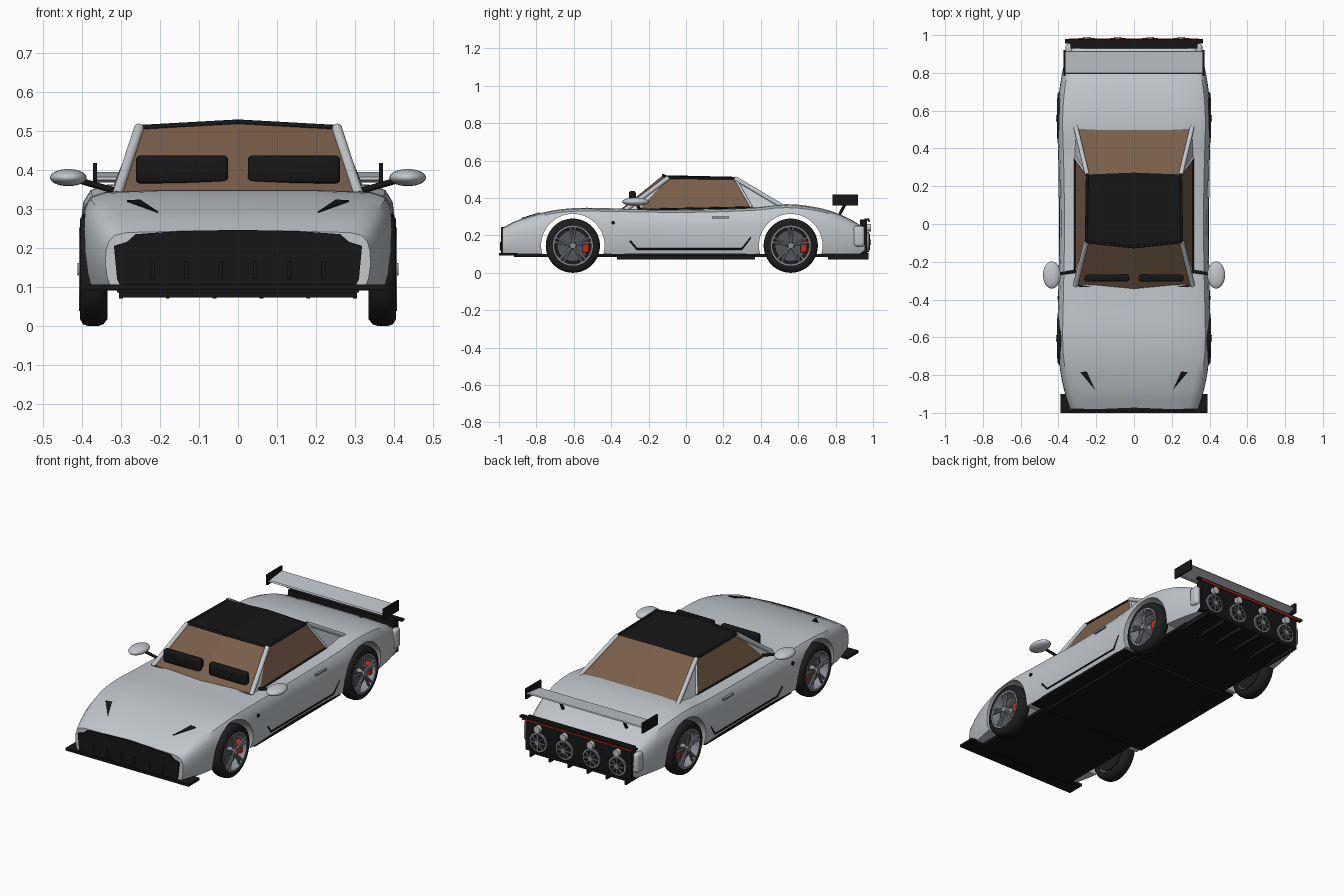
import bpy, bmesh, math
from mathutils import Vector, Matrix

if "Cube" in bpy.data.objects:
    bpy.data.objects.remove(bpy.data.objects["Cube"])

def mat(name, r, g, b):
    m = bpy.data.materials.new(name)
    m.diffuse_color = (r, g, b, 1)
    m.use_nodes = True
    m.node_tree.nodes["Principled BSDF"].inputs["Base Color"].default_value = m.diffuse_color
    return m

SILVER = mat("silver paint", .54, .57, .60)
BLACK = mat("black trim", .008, .008, .008)
TYRE = mat("tyre rubber", .012, .012, .012)
GLASS = mat("brown glass", .19, .112, .068)
RIM = mat("rim grey", .26, .28, .31)
DISC = mat("dark metal", .09, .095, .105)
RED = mat("red", .65, .02, .015)

def finish(name, bm, mats, smooth=None):
    bmesh.ops.recalc_face_normals(bm, faces=bm.faces)
    me = bpy.data.meshes.new(name)
    bm.to_mesh(me)
    bm.free()
    ob = bpy.data.objects.new(name, me)
    bpy.context.collection.objects.link(ob)
    for m in mats if isinstance(mats, list) else [mats]:
        me.materials.append(m)
    if smooth:
        soften(ob, smooth)
    return ob

def soften(ob, deg):
    bpy.ops.object.select_all(action='DESELECT')
    ob.select_set(True)
    bpy.context.view_layer.objects.active = ob
    bpy.ops.object.shade_smooth_by_angle(angle=math.radians(deg))

def box(name, x, y, z, m, bevel=0):
    """Box from (min, max) ranges."""
    bm = bmesh.new()
    c = [(a[0] + a[1]) / 2 for a in (x, y, z)]
    s = [a[1] - a[0] for a in (x, y, z)]
    bmesh.ops.create_cube(bm, size=1, matrix=Matrix.Translation(c) @ Matrix.Diagonal((*s, 1)))
    if bevel:
        bmesh.ops.bevel(bm, geom=bm.edges[:], offset=bevel, segments=3, profile=.5, affect='EDGES')
    return finish(name, bm, m, 40 if bevel else None)

def tube(name, a, b, r, m, r2=None, sides=12):
    bm = bmesh.new()
    a, b = Vector(a), Vector(b)
    d = b - a
    M = Matrix.Translation((a + b) / 2) @ d.to_track_quat('Z', 'Y').to_matrix().to_4x4()
    bmesh.ops.create_cone(bm, cap_ends=True, segments=sides, radius1=r, radius2=r if r2 is None else r2,
                          depth=d.length, matrix=M)
    return finish(name, bm, m, 40)

def ellipsoid(name, c, r, m):
    bm = bmesh.new()
    bmesh.ops.create_uvsphere(bm, u_segments=24, v_segments=14, radius=1,
                              matrix=Matrix.Translation(c) @ Matrix.Diagonal((*r, 1)))
    return finish(name, bm, m, 60)

def prism(name, pts, off, m):
    """Polygon extruded by a vector."""
    bm = bmesh.new()
    f = bm.faces.new([bm.verts.new(p) for p in pts])
    g = bmesh.ops.extrude_face_region(bm, geom=[f])
    bmesh.ops.translate(bm, vec=off, verts=[v for v in g['geom'] if isinstance(v, bmesh.types.BMVert)])
    return finish(name, bm, m)

def ring(name, prof, c, s, m, n=48):
    """Lathe of (x, radius) points around the x axis, s flips the side."""
    bm = bmesh.new()
    rows = [[bm.verts.new((c[0] + s * x, c[1] + r * math.cos(t), c[2] + r * math.sin(t)))
             for x, r in prof] for t in (2 * math.pi * i / n for i in range(n))]
    k = len(prof)
    for i in range(n):
        for j in range(k):
            bm.faces.new((rows[i][j], rows[i][(j + 1) % k], rows[(i + 1) % n][(j + 1) % k], rows[(i + 1) % n][j]))
    return finish(name, bm, m, 40)

def curve(tab, y):
    """Smooth interpolation through (y, value) points."""
    for i in range(len(tab) - 1):
        if y <= tab[i + 1][0] or i == len(tab) - 2:
            (y0, a), (y1, b) = tab[i], tab[i + 1]
            p, q = tab[max(i - 1, 0)], tab[min(i + 2, len(tab) - 1)]
            h, t = y1 - y0, (y - y0) / (y1 - y0)
            ma, mb = (b - p[1]) / (y1 - p[0]) * h, (q[1] - a) / (q[0] - y0) * h
            return ((2*t**3 - 3*t*t + 1) * a + (t**3 - 2*t*t + t) * ma
                    + (3*t*t - 2*t**3) * b + (t**3 - t*t) * mb)

TOP = [(-.98, .242), (-.89, .285), (-.73, .33), (-.58, .347), (-.4, .345), (0, .34), (.37, .352),
       (.5, .366), (.62, .362), (.77, .332), (.9, .275), (.955, .235)]
WIDE = [(-.98, .34), (-.9, .365), (-.8, .387), (-.65, .405), (-.3, .4), (0, .395), (.3, .4),
        (.55, .406), (.7, .396), (.85, .37), (.955, .34)]

# Body shell: lofted sections with wheel arches cut through
SEC = [(0, 0), (.96, 0), (.985, .16), (1, .4), (.995, .65), (.975, .82), (.93, .93), (.84, .98), (.5, 1), (0, 1)]
full = SEC + [(-x, f) for x, f in SEC[-2:0:-1]]
bm = bmesh.new()
rows = []
N = 60
for i in range(N + 1):
    y = -.98 + 1.935 * i / N
    T, W = curve(TOP, y), curve(WIDE, y)
    rows.append([bm.verts.new((x * W, y, .1 + f * (T - .1))) for x, f in full])
for a, b in zip(rows, rows[1:]):
    for j in range(len(full)):
        k = (j + 1) % len(full)
        bm.faces.new((a[j], a[k], b[k], b[j]))
bm.faces.new(rows[0])
bm.faces.new(rows[-1])
body = finish("body_shell", bm, SILVER)
AXLES = {"front": -.605, "rear": .56}
for n, y in AXLES.items():
    cut = tube(n + "_arch_cutter", (-.6, y, .145), (.6, y, .145), .17, SILVER, sides=64)
    md = body.modifiers.new("arch", 'BOOLEAN')
    md.operation, md.object, md.solver = 'DIFFERENCE', cut, 'EXACT'
    bpy.context.view_layer.objects.active = body
    bpy.ops.object.modifier_apply(modifier=md.name)
    bpy.data.objects.remove(cut)
soften(body, 35)

# Cabin: roof, glass and pillars
bm = bmesh.new()
P = {"fc": (0, -.355, .335), "tc": (0, -.122, .522), "rc": (0, .272, .513), "bc": (0, .52, .352)}
for s in (1, -1):
    for k, (x, y, z) in {"bf": (.31, -.325, .335), "w1": (.312, -.25, .338), "w2": (.312, .35, .35),
                         "br": (.31, .52, .352), "rf": (.253, -.095, .508), "rr": (.248, .262, .505)}.items():
        P[k + str(s)] = (s * x, y, z)
V = {k: bm.verts.new(p) for k, p in P.items()}
for s in "1", "-1":
    for keys, mi in (("fc bf* rf* tc", 1), ("tc rf* rr* rc", 2), ("rc rr* br* bc", 1),
                     ("bf* w1* rf*", 0), ("w1* w2* rr* rf*", 1), ("w2* br* rr*", 0)):
        bm.faces.new([V[k] for k in keys.replace("*", s).split()]).material_index = mi
finish("cabin", bm, [SILVER, GLASS, BLACK])
for s in (1, -1):
    q = lambda k: P[k + str(s)]
    tube("windscreen_pillar", q("bf"), q("rf"), .013, SILVER)
    tube("rear_pillar", q("br"), q("rr"), .012, SILVER)
    tube("window_pillar", q("w2"), q("rr"), .007, SILVER)
    tube("roof_rail", q("rf"), q("rr"), .007, BLACK)
    tube("roof_header", q("rf"), P["tc"], .007, BLACK)
    tube("windscreen_seal", q("bf"), P["fc"], .008, BLACK)
    tube("window_sill", q("w1"), q("w2"), .005, BLACK)
    box("windscreen_panel", sorted((s * .025, s * .262)), (-.305, -.268), (.365, .437), BLACK, .012)

# Nose: grille, splitter and hood slits
half = [(0, .246), (.15, .243), (.262, .235), (.285, .215), (.318, .205), (.31, .12), (.3, .1)]
prism("grille", [(x, -.99, z) for x, z in half] + [(-x, -.99, z) for x, z in half[:0:-1]], (0, .03, 0), BLACK)
for i in range(6):
    x = -.22 + i * .088
    box("grille_bar", (x - .006, x + .006), (-.995, -.98), (.12, .165), BLACK)
box("splitter", (-.388, .388), (-1, -.9), (.092, .106), BLACK)
for s in (1, -1):
    prism("hood_slit", [(s * x, y, curve(TOP, y) + .001) for x, y in
                        ((.285, -.785), (.25, -.78), (.205, -.88))], (0, 0, .004), BLACK)

# Floor, skirts and diffuser
box("floor", (-.31, .31), (-.92, .8), (.085, .101), BLACK)
box("centre_floor", (-.385, .385), (-.4, .375), (.09, .104), BLACK)
box("low_floor", (-.305, .305), (-.37, .37), (.072, .09), BLACK)
box("diffuser", (-.305, .305), (.76, .975), (.092, .108), BLACK)
for i in range(6):
    x = -.3 + i * .12
    box("diffuser_fin", (x - .005, x + .005), (.76, .975), (.07, .1), BLACK)

# Tail: panel, ledge, red strip, round outlets
box("tail_panel", (-.335, .335), (.93, .968), (.1, .285), BLACK)
box("tail_ledge", (-.365, .365), (.955, .98), (.28, .29), BLACK)
box("tail_light_strip", (-.345, .345), (.974, .983), (.272, .28), RED)
for x in (-.25, -.085, .085, .25):
    tube("outlet_disc", (x, .96, .165), (x, .978, .165), .054, RIM, sides=32)
    tube("outlet_face", (x, .97, .165), (x, .98, .165), .045, BLACK, sides=32)
    for k in range(4):
        a = math.pi * k / 4
        dx, dz = .043 * math.cos(a), .043 * math.sin(a)
        tube("outlet_spoke", (x - dx, .981, .165 - dz), (x + dx, .981, .165 + dz), .004, RIM, sides=6)
    tube("outlet_hub", (x, .97, .165), (x, .988, .165), .014, RIM)
    tube("small_lamp", (x, .96, .242), (x, .99, .242), .02, SILVER, sides=20)

# Rear wing
prism("wing", [(-.365, y, z) for y, z in ((.795, .374), (.83, .368), (.915, .388), (.912, .394), (.83, .385), (.8, .381))],
      (.73, 0, 0), SILVER)

for s in (1, -1):
    box("wing_end_plate", sorted((s * .362, s * .372)), (.783, .92), (.36, .418), BLACK)
    tube("wing_strut", (s * .2, .81, .29), (s * .2, .855, .376), .008, BLACK)
    box("tail_corner_pod", sorted((s * .325, s * .362)), (.895, .955), (.14, .25), SILVER, .016)
    # Mirrors
    ellipsoid("mirror", (s * .435, -.27, .38), (.047, .072, .022), SILVER)
    tube("mirror_arm", (s * .305, -.25, .343), (s * .405, -.265, .372), .008, BLACK)
    # Door seams, handle and side marker
    for a, b in (((-.265, .127), (.3, .127)), ((-.3, .172), (-.262, .127)), ((.298, .127), (.347, .19))):
        xs = [.3975 if z > .15 else .393 for _, z in (a, b)]
        tube("door_seam", (s * xs[0], *a), (s * xs[1], *b), .0045, BLACK, sides=6)
    box("door_handle", sorted((s * .38, s * .4)), (.14, .23), (.29, .3), RIM)
    tube("side_marker", (s * .38, -.39, .268), (s * .404, -.39, .268), .01, BLACK)
    # Wheels
    for n, y in AXLES.items():
        c = (0, y, .145)
        ring(n + "_tyre", [(.335, .105), (.335, .128), (.345, .141), (.357, .145), (.385, .145),
                           (.397, .141), (.405, .128), (.405, .105)], c, s, TYRE)
        ring(n + "_rim", [(.34, .097), (.34, .107), (.407, .107), (.407, .099), (.395, .096)], c, s, RIM)
        tube(n + "_brake_disc", (s * .35, y, .145), (s * .366, y, .145), .084, DISC, sides=32)
        tube(n + "_wheel_back", (s * .336, y, .145), (s * .342, y, .145), .1, TYRE, sides=32)
        tube(n + "_hub", (s * .36, y, .145), (s * .412, y, .145), .022, RIM, .016, 20)
        for k in range(5):
            for d in (-.13, .13):
                a = math.pi / 2 + 2 * math.pi * k / 5
                u, w = (math.cos(a), math.sin(a)), (math.cos(a + d), math.sin(a + d))
                tube(n + "_spoke", (s * .398, y + .012 * u[0], .145 + .012 * u[1]),
                     (s * .401, y + .1 * w[0], .145 + .1 * w[1]), .007, RIM, sides=8)
        box(n + "_caliper", sorted((s * .355, s * .397)), (y + .052, y + .086), (.108, .182), RED, .008)
